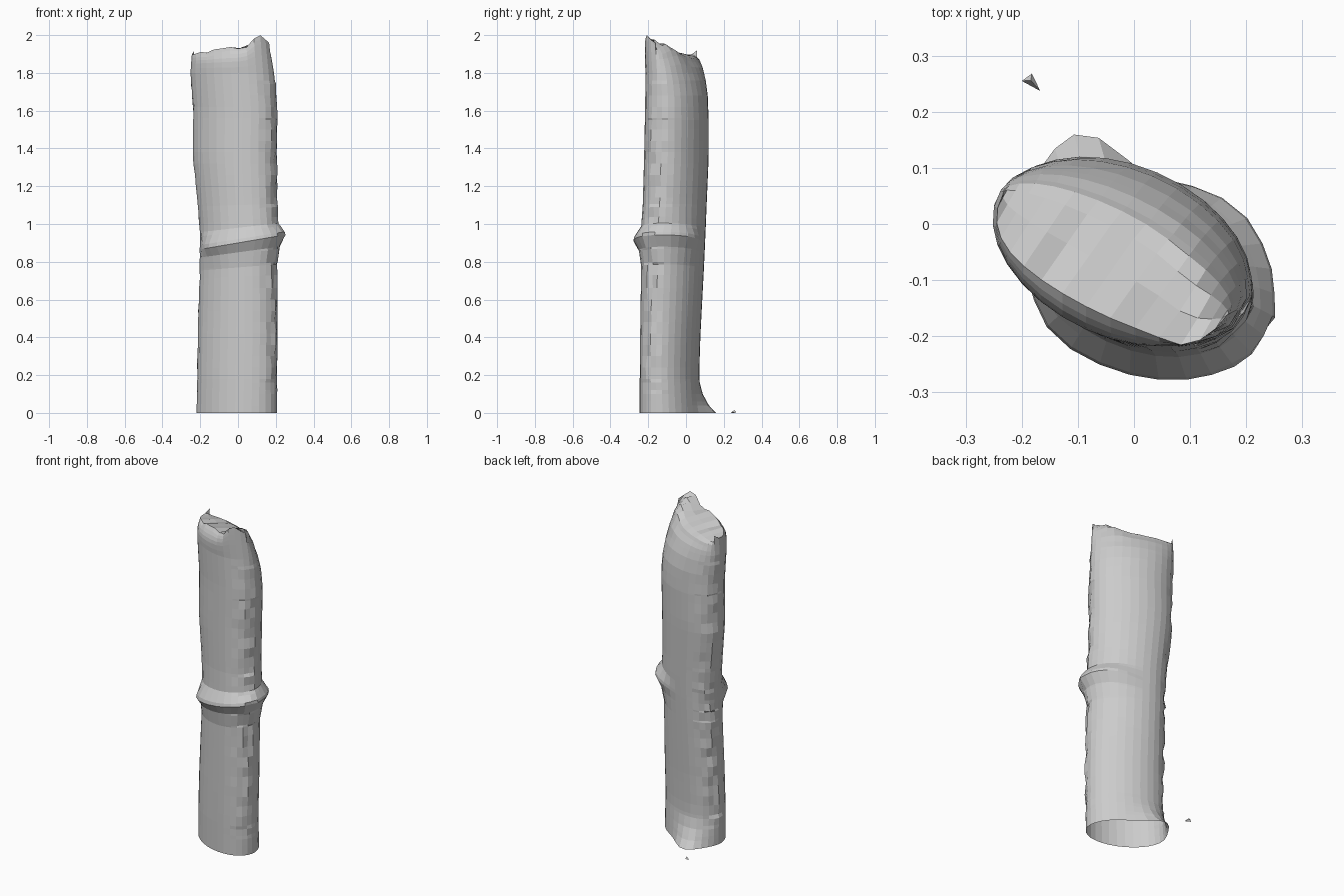
import bpy, bmesh, math, random
from mathutils import Vector

random.seed(4)
old = bpy.data.objects.get("Cube")
if old:
    bpy.data.objects.remove(old)

SIDES = 30
TILT = math.radians(-29)
LONG, SHORT = 0.2255, 0.151
RIM = 1.93

# Stalk outline by height: z, left x, right x, front y, back y
OUTLINE = [
    (0.0, -0.22, 0.207, -0.245, 0.085),
    (0.2, -0.215, 0.207, -0.245, 0.07),
    (0.4, -0.212, 0.21, -0.243, 0.076),
    (0.75, -0.203, 0.206, -0.238, 0.094),
    (1.0, -0.202, 0.208, -0.232, 0.105),
    (1.35, -0.238, 0.206, -0.222, 0.12),
    (1.6, -0.238, 0.211, -0.217, 0.12),
    (1.8, -0.252, 0.197, -0.214, 0.12),
    (RIM, -0.245, 0.178, -0.225, 0.12),
]
# How far the back wall stays behind the middle, by height
BACK = [(0, 1), (1.55, 1), (1.68, 0.95), (1.76, 0.84), (1.83, 0.66),
        (1.88, 0.42), (1.9, 0.15), (1.915, -0.35), (RIM, -1)]
# Joint swelling by height, and flare of the foot
JOINT = [(0, 0), (0.77, 0), (0.85, 0.015), (0.9, 0.046), (0.92, 0.042), (0.98, 0.005), (1.1, 0)]
FOOT = [(0, 0.08), (0.04, 0.042), (0.1, 0.012), (0.16, 0)]


def sample(table, z):
    for a, b in zip(table, table[1:]):
        if z <= b[0]:
            t = (z - a[0]) / (b[0] - a[0])
            return [p + (q - p) * t for p, q in zip(a[1:], b[1:])]
    return list(table[-1][1:])


def material(name, value):
    mat = bpy.data.materials.new(name)
    mat.use_nodes = True
    colour = (value, value, value, 1)
    mat.diffuse_color = colour
    mat.node_tree.nodes["Principled BSDF"].inputs["Base Color"].default_value = colour
    return mat


def add_object(name, bm, mat):
    mesh = bpy.data.meshes.new(name)
    bm.to_mesh(mesh)
    bm.free()
    mesh.materials.append(mat)
    obj = bpy.data.objects.new(name, mesh)
    bpy.context.collection.objects.link(obj)
    return obj


grey = material("pale grey", 0.6)

# Extents of the tilted oval, used to fit it to the outline
half_x = math.hypot(LONG * math.cos(TILT), SHORT * math.sin(TILT))
half_y = math.hypot(LONG * math.sin(TILT), SHORT * math.cos(TILT))
joint_dir = Vector((0.62, -0.78))
foot_dir = Vector((-0.28, 0.96))


def stalk_point(i, z, ragged):
    angle = math.tau * i / SIDES
    along, across = LONG * math.cos(angle), SHORT * math.sin(angle)
    if across > 0:
        across *= sample(BACK, z)[0]
    x = (along * math.cos(TILT) - across * math.sin(TILT)) / half_x
    y = (along * math.sin(TILT) + across * math.cos(TILT)) / half_y
    out = Vector((x, y)).normalized()
    left, right, front, back = sample(OUTLINE, z)
    p = Vector(((left + right) / 2 + x * (right - left) / 2,
                (front + back) / 2 + y * (back - front) / 2))
    # joint ring, strongest on the front and left
    p += out * sample(JOINT, z)[0] * min(1, max(0, (out.dot(joint_dir) + 0.7) * 1.2))
    # flared foot at the back
    p += foot_dir * sample(FOOT, z)[0] * max(0, out.dot(foot_dir)) ** 12
    # rough seams at both ends of the oval
    if 0.1 < z < 1.75:
        p += out * random.uniform(-0.008, 0.008) * abs(math.cos(angle)) ** 14
    # slanted joint, and a ragged rim with one tall splinter
    lean = 0.17 * max(0, 1 - abs(z - 0.9) / 0.25)
    rim = max(0, (z - 1.8) / (RIM - 1.8))
    splinter = math.exp(-((p.x - 0.11) / 0.05) ** 2)
    chipped = (1 - splinter) * rim ** 4
    height = z + lean * p.x + rim * (0.1 * p.x + 0.059 * splinter)
    height += chipped * ragged[min(i, SIDES - i)]
    # broken front edge sits back from the wall below
    p.y += 0.05 * chipped * math.sin(angle) ** 2
    return p.x, p.y, min(2, height)


# Stalk: an open-footed tube whose back wall folds over to the front rim
levels = sorted({round(n * 0.06, 3) for n in range(32)} | {
    t[0] for table in (BACK, JOINT, FOOT) for t in table})
ragged = [random.uniform(-0.013, 0.013) for _ in range(SIDES)]
bm = bmesh.new()
rows = [[bm.verts.new(stalk_point(i, z, ragged)) for i in range(SIDES)] for z in levels]
for low, high in zip(rows, rows[1:]):
    for i in range(SIDES):
        j = (i + 1) % SIDES
        bm.faces.new((low[i], low[j], high[j], high[i]))
bmesh.ops.remove_doubles(bm, verts=bm.verts, dist=0.0005)
add_object("stalk", bm, grey)

# Loose chip lying behind the stalk
bm = bmesh.new()
corners = [(-0.2, 0.255, 0), (-0.167, 0.237, 0), (-0.182, 0.268, 0.004), (-0.184, 0.256, 0.016)]
a, b, c, d = [bm.verts.new(p) for p in corners]
for face in ((a, b, d), (b, c, d), (c, a, d)):
    bm.faces.new(face)
add_object("loose_chip", bm, grey)
